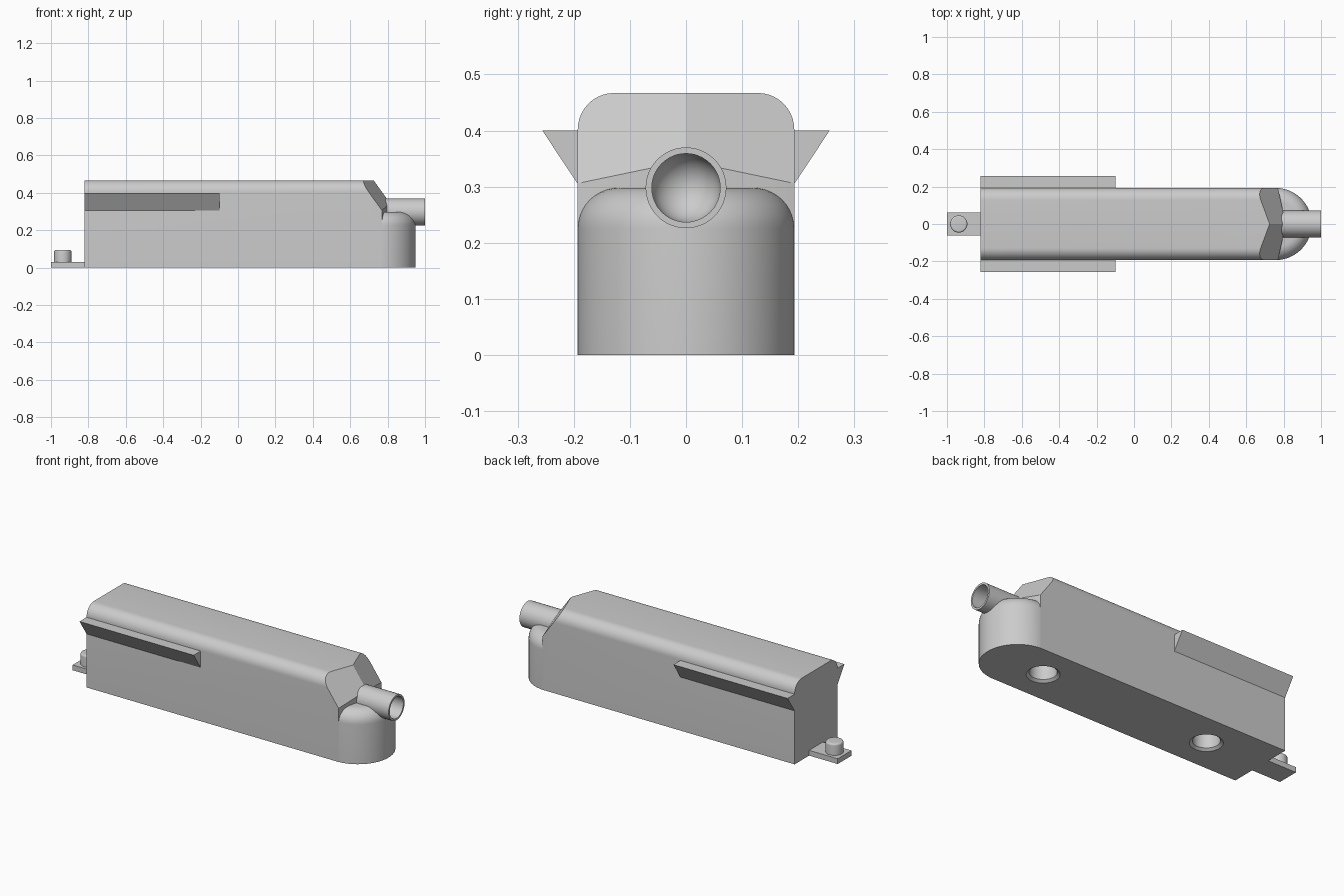
import bpy, bmesh, math
from mathutils import Vector, Matrix

cube = bpy.data.objects.get("Cube")
if cube:
    bpy.data.objects.remove(cube, do_unlink=True)

grey = bpy.data.materials.new("plain grey")
grey.use_nodes = True
COLOUR = (0.6, 0.6, 0.6, 1)
grey.diffuse_color = COLOUR
grey.node_tree.nodes["Principled BSDF"].inputs["Base Color"].default_value = COLOUR

HALF = 0.193          # half width of the body
BACK, TOP = -0.82, 0.467


def finish(name, bm):
    bmesh.ops.recalc_face_normals(bm, faces=bm.faces[:])
    mesh = bpy.data.meshes.new(name)
    bm.to_mesh(mesh)
    bm.free()
    mesh.materials.append(grey)
    ob = bpy.data.objects.new(name, mesh)
    bpy.context.collection.objects.link(ob)
    return ob


def activate(ob):
    bpy.ops.object.select_all(action='DESELECT')
    ob.select_set(True)
    bpy.context.view_layer.objects.active = ob


def smooth(ob):
    activate(ob)
    bpy.ops.object.shade_smooth_by_angle(angle=math.radians(30))


def arc(cx, cy, r, start, end, steps):
    angles = [math.radians(start + (end - start) * i / steps) for i in range(steps + 1)]
    return [(cx + r * math.cos(a), cy + r * math.sin(a)) for a in angles]


def slice_off(bm, point, normal):
    """Remove everything beyond a plane and close the cut."""
    geom = bm.verts[:] + bm.edges[:] + bm.faces[:]
    cut = bmesh.ops.bisect_plane(bm, geom=geom, plane_co=point, plane_no=normal,
                                 clear_outer=True)["geom_cut"]
    edges = [e for e in cut if isinstance(e, bmesh.types.BMEdge)]
    bmesh.ops.holes_fill(bm, edges=edges, sides=0)


def prism(section, x0, x1):
    """Extrude a (y, z) section along x."""
    bm = bmesh.new()
    face = bm.faces.new([bm.verts.new((x0, y, z)) for y, z in section])
    new = bmesh.ops.extrude_face_region(bm, geom=[face])["geom"]
    bmesh.ops.translate(bm, vec=(x1 - x0, 0, 0),
                        verts=[v for v in new if isinstance(v, bmesh.types.BMVert)])
    return bm


def lathe(profile, segments=48):
    """Spin an (r, z) profile about z."""
    bm = bmesh.new()
    verts = [bm.verts.new((r, 0, z)) for r, z in profile]
    edges = [bm.edges.new(pair) for pair in zip(verts, verts[1:])]
    bmesh.ops.spin(bm, geom=verts + edges, cent=(0, 0, 0), axis=(0, 0, 1),
                   angle=math.tau, steps=segments, use_duplicate=False)
    bmesh.ops.remove_doubles(bm, verts=bm.verts[:], dist=1e-5)
    return bm


def move(bm, x, y, z, along_x=False):
    turn = Matrix.Rotation(math.pi / 2, 4, 'Y') if along_x else Matrix()
    bm.transform(Matrix.Translation((x, y, z)) @ turn)
    return bm


def carve(ob, cutter):
    mod = ob.modifiers.new("cut", 'BOOLEAN')
    mod.operation, mod.solver, mod.object = 'DIFFERENCE', 'EXACT', cutter
    activate(ob)
    bpy.ops.object.modifier_apply(modifier=mod.name)
    bpy.data.objects.remove(cutter, do_unlink=True)


# Body: rounded roof, pointed and raked front end
R = 0.065
section = [(-HALF, 0), (HALF, 0)]
section += arc(HALF - R, TOP - R, R, 0, 90, 10)
section += arc(R - HALF, TOP - R, R, 90, 180, 10)
bm = prism(section, BACK, 1)
for side in (-1, 1):
    slice_off(bm, Vector((0.725, 0, TOP)), Vector((1, side * 0.37, 0.72)).normalized())
    slice_off(bm, Vector((0.812, 0, 0)), Vector((1, side * 0.22, 0)).normalized())
body = finish("body", bm)

# Countersunk sockets in the underside
for x in (-0.47, 0.59):
    socket = [(0, -0.02), (0.085, -0.02), (0.085, 0), (0.07, 0.012), (0.07, 0.15), (0, 0.15)]
    carve(body, finish("socket_cutter", move(lathe(socket), x, 0, 0)))
smooth(body)

# Rounded nose below the tube
NOSE_TOP, FILLET, TUBE_Z = 0.298, 0.072, 0.298
profile = [(0, 0), (HALF, 0)]
profile += arc(HALF - FILLET, NOSE_TOP - FILLET, FILLET, 0, 90, 10) + [(0, NOSE_TOP)]
bm = move(lathe(profile, 64), 0.757, 0, 0)
slice_off(bm, Vector((0.757, 0, 0)), Vector((-1, 0, 0)))
nose = finish("nose", bm)
bore_cut = [(0, 0.83), (0.066, 0.83), (0.066, 1.1), (0, 1.1)]
carve(nose, finish("bore_cutter", move(lathe(bore_cut), 0, 0, TUBE_Z, True)))
smooth(nose)

# Tube with a round-bottomed bore
BORE = 0.061
tube = [(0, 0.76), (0.072, 0.76), (0.072, 1), (BORE, 1)]
tube += arc(0, 0.9, BORE, 0, -90, 8)
smooth(finish("tube", move(lathe(tube), 0, 0, TUBE_Z, True)))

# Wedge rails along both sides
for name, side in (("left_rail", 1), ("right_rail", -1)):
    wedge = [(side * (HALF - 0.01), 0.4), (side * 0.256, 0.4),
             (side * HALF, 0.305), (side * (HALF - 0.01), 0.305)]
    finish(name, prism(wedge, BACK, -0.1))

# Rear tab with its stud
finish("rear_tab", prism([(-0.062, 0), (0.062, 0), (0.062, 0.03), (-0.062, 0.03)],
                         -1, BACK + 0.01))
stud = [(0, 0.02), (0.046, 0.02)] + arc(0.036, 0.085, 0.01, 0, 90, 5) + [(0, 0.095)]
smooth(finish("stud", move(lathe(stud), -0.937, 0, 0)))
